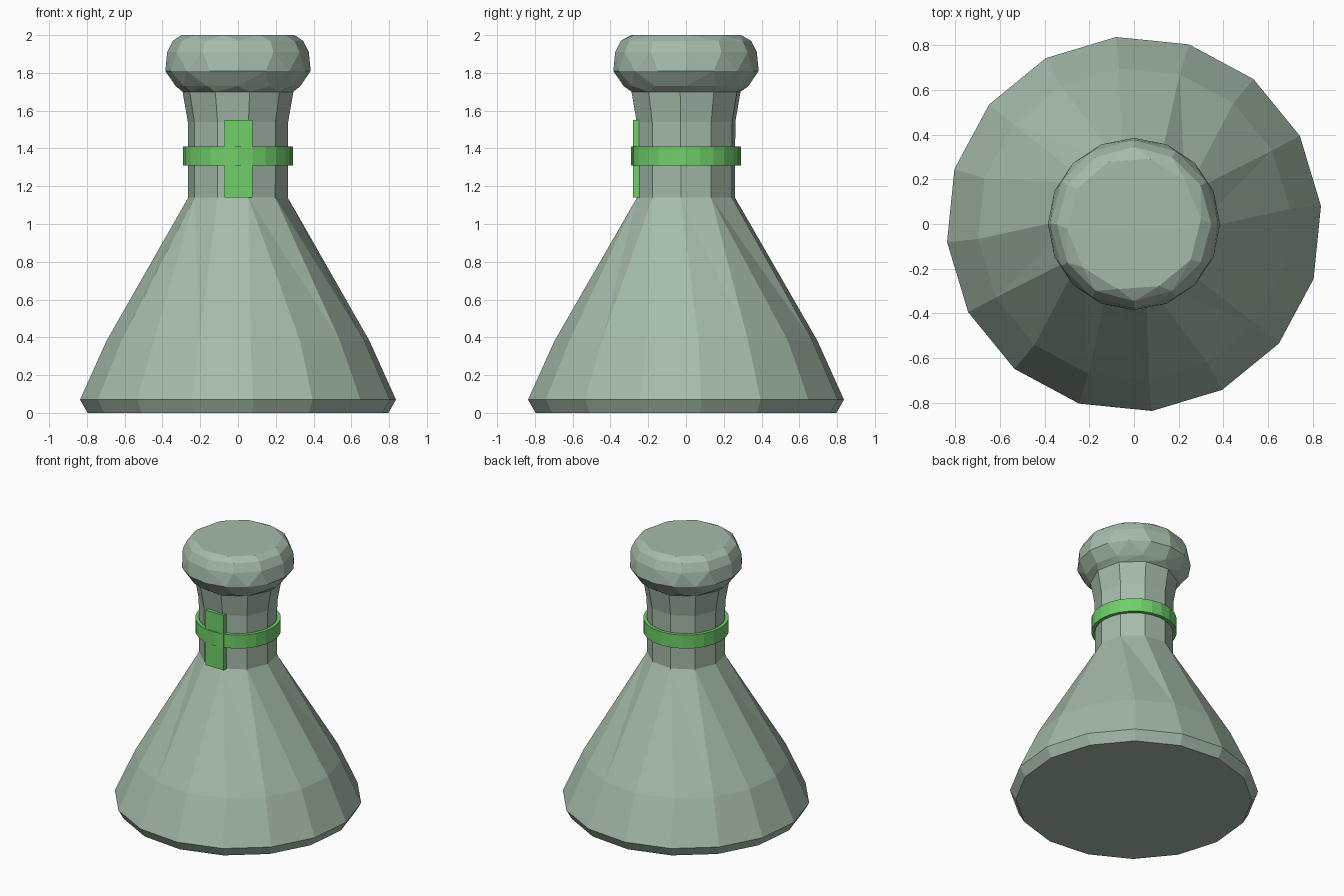
import bpy, bmesh
from math import cos, sin, radians, tau

if "Cube" in bpy.data.objects:
    bpy.data.objects.remove(bpy.data.objects["Cube"])


def material(name, rgb):
    m = bpy.data.materials.new(name)
    m.diffuse_color = (*rgb, 1)
    m.use_nodes = True
    m.node_tree.nodes["Principled BSDF"].inputs["Base Color"].default_value = m.diffuse_color
    return m


def finish(name, bm, mat):
    bmesh.ops.recalc_face_normals(bm, faces=bm.faces)
    me = bpy.data.meshes.new(name)
    bm.to_mesh(me)
    bm.free()
    me.materials.append(mat)
    ob = bpy.data.objects.new(name, me)
    bpy.context.collection.objects.link(ob)
    return ob


def ring(bm, z, r, n, phase):
    a0 = radians(phase)
    return [bm.verts.new((r * cos(a0 + tau * i / n), r * sin(a0 + tau * i / n), z))
            for i in range(n)]


def stitch(bm, a, b):
    """Join two rings that may have different side counts."""
    n, m, i, j = len(a), len(b), 0, 0
    while i < n or j < m:
        step = (i + 1) * m - (j + 1) * n
        p, q = a[i % n], b[j % m]
        if step == 0:
            bm.faces.new((p, a[(i + 1) % n], b[(j + 1) % m], q))
            i, j = i + 1, j + 1
        elif step < 0:
            bm.faces.new((p, a[(i + 1) % n], q))
            i += 1
        else:
            bm.faces.new((p, b[(j + 1) % m], q))
            j += 1


glass = material("pale_green", (0.38, 0.50, 0.40))
green = material("bright_green", (0.16, 0.62, 0.14))

# Flask: cone body, ten-sided neck and rounded lip (z, radius, sides, phase)
profile = [(0, 0.80, 16, 5.5), (0.07, 0.84, 16, 5.5), (0.38, 0.70, 16, 5.5),
           (1.14, 0.265, 10, -6), (1.54, 0.267, 10, -6), (1.70, 0.295, 10, -6),
           (1.73, 0.33, 12, 0), (1.81, 0.385, 16, 0), (1.91, 0.375, 12, 0),
           (1.97, 0.345, 12, 0), (2.0, 0.30, 10, 4)]
bm = bmesh.new()
rings = [ring(bm, *p) for p in profile]
for a, b in zip(rings, rings[1:]):
    stitch(bm, a, b)
bm.faces.new(rings[0])
bm.faces.new(rings[-1])
finish("flask", bm, glass)

# Band around the neck
bm = bmesh.new()
section = [(1.31, 0.29), (1.41, 0.29), (1.41, 0.265), (1.31, 0.265)]
rings = [ring(bm, z, r, 24, 0) for z, r in section]
for k in range(4):
    stitch(bm, rings[k], rings[(k + 1) % 4])
finish("neck_band", bm, green)

# Upright tag tucked behind the band at the front
bm = bmesh.new()
bmesh.ops.create_cube(bm, size=1)
bmesh.ops.scale(bm, vec=(0.15, 0.04, 0.41), verts=bm.verts)
bmesh.ops.translate(bm, vec=(0.003, -0.26, 1.345), verts=bm.verts)
finish("front_tag", bm, green)
